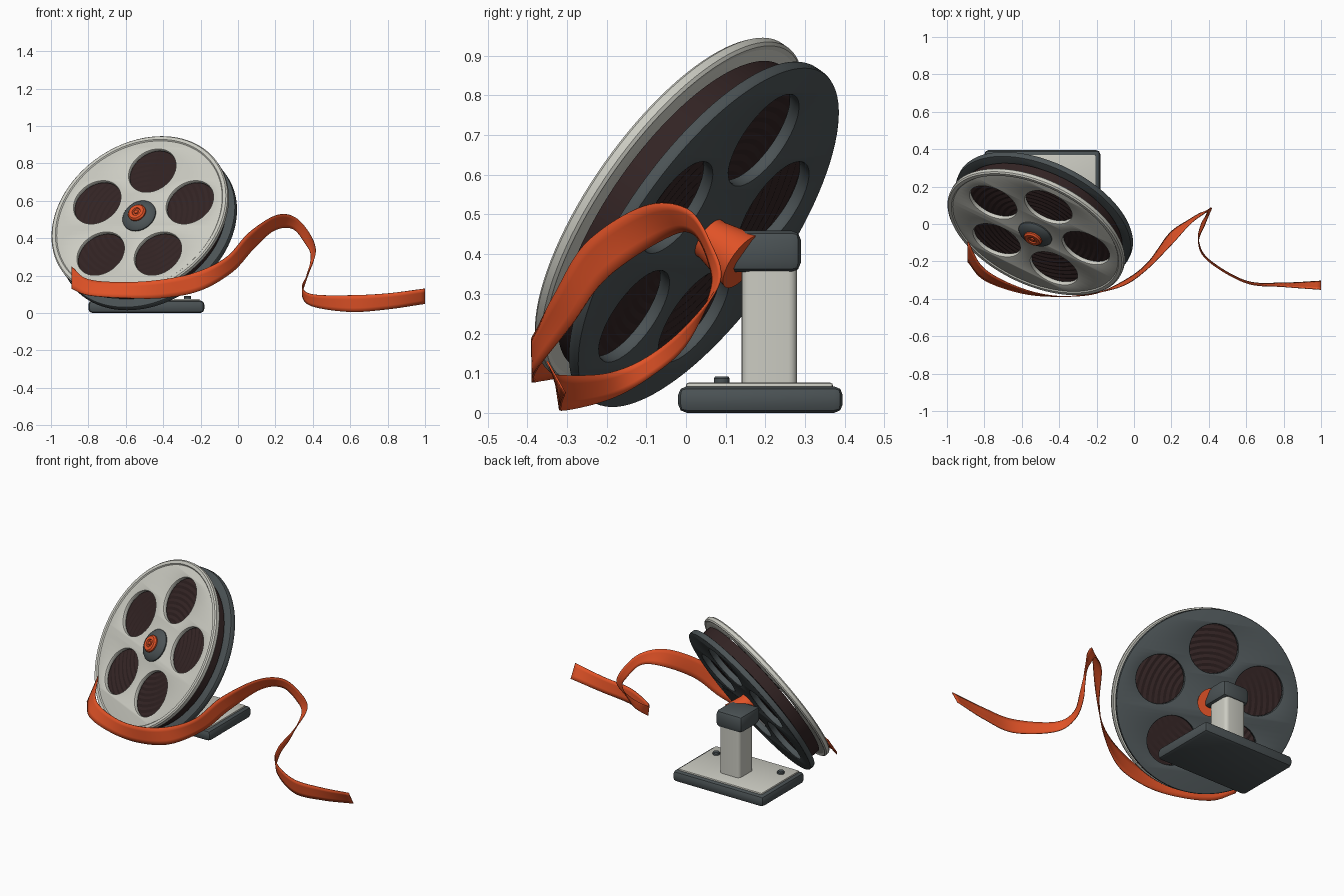
import bpy, bmesh, math
from mathutils import Matrix, Vector

old = bpy.data.objects.get("Cube")
if old:
    bpy.data.objects.remove(old, do_unlink=True)


def material(name, rgb):
    m = bpy.data.materials.new(name)
    m.use_nodes = True
    m.diffuse_color = (*rgb, 1)
    bsdf = next(n for n in m.node_tree.nodes if n.type == 'BSDF_PRINCIPLED')
    bsdf.inputs["Base Color"].default_value = (*rgb, 1)
    return m


LIGHT = material("light_grey", (0.60, 0.60, 0.54))
SLATE = material("dark_slate", (0.07, 0.085, 0.09))
FILM = material("film_brown", (0.032, 0.017, 0.017))
ORANGE = material("orange", (0.75, 0.085, 0.02))

# Reel frame: local z is the axle, pointing out of the front face
axle = Vector((-0.372, -0.76, 0.534)).normalized()
side = Vector((0, 0, 1)).cross(axle).normalized()
up = axle.cross(side)
REEL = Matrix((side, up, axle)).transposed().to_4x4()
REEL.translation = (-0.48, 0.045, 0.45)
GAP = 0.115
RADIUS = 0.507


def smooth(ob, angle=30):
    bpy.ops.object.select_all(action='DESELECT')
    ob.select_set(True)
    bpy.context.view_layer.objects.active = ob
    bpy.ops.object.shade_smooth_by_angle(angle=math.radians(angle))


def finish(bm, name, mat, matrix=Matrix()):
    bmesh.ops.recalc_face_normals(bm, faces=bm.faces)
    mesh = bpy.data.meshes.new(name)
    bm.to_mesh(mesh)
    bm.free()
    mesh.materials.append(mat)
    ob = bpy.data.objects.new(name, mesh)
    bpy.context.collection.objects.link(ob)
    ob.matrix_world = matrix
    smooth(ob)
    return ob


def lathe(name, profile, mat, matrix=REEL, steps=96, closed=False):
    bm = bmesh.new()
    vs = [bm.verts.new((r, 0, z)) for r, z in profile]
    es = [bm.edges.new(p) for p in zip(vs, vs[1:])]
    if closed:
        es.append(bm.edges.new((vs[-1], vs[0])))
    bmesh.ops.spin(bm, geom=vs + es, cent=(0, 0, 0), axis=(0, 0, 1),
                   angle=math.tau, steps=steps, use_duplicate=False)
    bmesh.ops.remove_doubles(bm, verts=bm.verts, dist=0.0001)
    return finish(bm, name, mat, matrix)


def box(name, lo, hi, bevel, mat, upright_only=False, segments=2):
    lo, hi = Vector(lo), Vector(hi)
    bm = bmesh.new()
    bmesh.ops.create_cube(bm, size=1)
    for v in bm.verts:
        v.co = Vector(c * s for c, s in zip(v.co, hi - lo)) + (lo + hi) / 2
    edges = [e for e in bm.edges if not upright_only
             or abs(e.verts[0].co.z - e.verts[1].co.z) > 0.001]
    bmesh.ops.bevel(bm, geom=edges, offset=bevel, segments=segments,
                    profile=0.5, affect='EDGES')
    return finish(bm, name, mat)


def flange(name, radius, half, z, mat):
    """Flat disc with five round windows, from a filled curve."""
    cu = bpy.data.curves.new(name, 'CURVE')
    cu.dimensions = '2D'
    cu.fill_mode = 'BOTH'
    cu.bevel_depth = 0.007
    cu.offset = -0.007
    cu.bevel_resolution = 1
    cu.extrude = half - 0.007

    def ring(cx, cy, r, n):
        sp = cu.splines.new('POLY')
        sp.points.add(n - 1)
        for i, p in enumerate(sp.points):
            a = math.tau * i / n
            p.co = (cx + r * math.cos(a), cy + r * math.sin(a), 0, 1)
        sp.use_cyclic_u = True

    ring(0, 0, radius, 96)
    for k in range(5):
        a = math.pi / 2 + math.tau * k / 5
        ring(0.29 * math.cos(a), 0.29 * math.sin(a), 0.135, 48)
    tmp = bpy.data.objects.new(name + "_outline", cu)
    bpy.context.collection.objects.link(tmp)
    bpy.context.view_layer.update()
    graph = bpy.context.evaluated_depsgraph_get()
    mesh = bpy.data.meshes.new_from_object(tmp.evaluated_get(graph))
    bpy.data.objects.remove(tmp, do_unlink=True)
    bm = bmesh.new()
    bm.from_mesh(mesh)
    bmesh.ops.remove_doubles(bm, verts=bm.verts, dist=0.0001)
    finish(bm, name, mat, REEL @ Matrix.Translation((0, 0, z)))


# Reel flanges, with a raised lip around the front one
flange("back_flange", RADIUS, 0.0175, 0, SLATE)
flange("front_flange", RADIUS - 0.015, 0.0135, GAP - 0.002, LIGHT)
lip = [(0.475, -0.012), (0.5, -0.0175), (RADIUS, -0.01), (RADIUS, 0.01),
       (0.5, 0.0175), (0.482, 0.0175), (0.475, 0.01)]
lathe("front_lip", [(r, z + GAP) for r, z in lip], LIGHT, closed=True)

# Wound film, with fine grooves on both faces
windings = [(0.08 + 0.016 * i, 0.005 * (i % 2)) for i in range(24)]
lathe("wound_film", [(0, 0.02)] + [(r, 0.02 + d) for r, d in windings]
      + [(0.46, 0.025), (0.46, 0.09)]
      + [(r, 0.095 - d) for r, d in reversed(windings)] + [(0, 0.095)], FILM)

# Hub and knob at the front, axle cone at the back
lathe("hub", [(0, 0.1), (0.095, 0.1), (0.095, 0.133), (0.087, 0.143),
              (0.055, 0.158), (0, 0.158)], SLATE, steps=48)
lathe("hub_knob", [(0, 0.15), (0.05, 0.15), (0.05, 0.166), (0.042, 0.175),
                   (0.024, 0.175), (0.02, 0.168), (0.012, 0.168),
                   (0.01, 0.175), (0, 0.175)], ORANGE, steps=40)
lathe("axle_cone", [(0, 0), (0.055, 0), (0.055, -0.03), (0.078, -0.13),
                    (0, -0.13)], ORANGE, steps=40)

# Stand
box("base", (-0.8, -0.02, 0), (-0.18, 0.395, 0.067), 0.022, SLATE)
box("base_plate", (-0.775, 0, 0.06), (-0.205, 0.37, 0.076), 0.006, LIGHT)
box("column", (-0.56, 0.14, 0.07), (-0.42, 0.28, 0.37), 0.022, LIGHT,
    upright_only=True, segments=4)
box("column_head", (-0.58, 0.1, 0.355), (-0.4, 0.29, 0.46), 0.025, SLATE)
for label, x in (("left", -0.27), ("right", -0.71)):
    lathe(label + "_screw", [(0, 0.07), (0.02, 0.07), (0.02, 0.087),
                             (0.016, 0.092), (0, 0.092)], SLATE,
          Matrix.Translation((x, 0.09, 0)), steps=20)

# Loose film strip: upper and lower edge points along its path
strip = [
    ((-.89, -.09, .25), (-.89, -.2, .13)),
    ((-.8, -.24, .18), (-.8, -.3, .095)),
    ((-.6, -.345, .165), (-.6, -.37, .08)),
    ((-.4, -.387, .18), (-.4, -.387, .08)),
    ((-.22, -.37, .22), (-.2, -.37, .12)),
    ((-.06, -.33, .3), (-.03, -.29, .22)),
    ((.06, -.25, .43), (.08, -.2, .34)),
    ((.2, -.11, .52), (.19, -.05, .44)),
    ((.3, 0, .515), (.29, .02, .45)),
    ((.38, .06, .43), (.36, .06, .37)),
    ((.415, .085, .33), (.39, .06, .3)),
    ((.38, 0, .22), (.36, 0, .17)),
    ((.345, -.1, .14), (.345, -.09, .09)),
    ((.4, -.2, .1), (.4, -.19, .035)),
    ((.6, -.315, .095), (.6, -.305, .006)),
    ((.8, -.335, .105), (.8, -.315, .02)),
    ((1, -.35, .13), (1, -.305, .05)),
]


def spline(points, sub=8):
    """Smooth path through all the points."""
    p = [Vector(q) for q in points]
    p = [2 * p[0] - p[1]] + p + [2 * p[-1] - p[-2]]
    out = []
    for a, b, c, d in zip(p, p[1:], p[2:], p[3:]):
        for i in range(sub):
            t = i / sub
            out.append(b + (c - a) * t / 2 + (a - 2.5 * b + 2 * c - d / 2) * t**2
                       + (1.5 * (b - c) + (d - a) / 2) * t**3)
    return out + [p[-2]]


bm = bmesh.new()
rows = []
for hi, lo in zip(spline([s[0] for s in strip]), spline([s[1] for s in strip])):
    rows.append([bm.verts.new(hi.lerp(lo, k / 4)) for k in range(5)])
for r, s in zip(rows, rows[1:]):
    for k in range(4):
        bm.faces.new((r[k], r[k + 1], s[k + 1], s[k]))
film_strip = finish(bm, "film_strip", ORANGE)
solid = film_strip.modifiers.new("thickness", 'SOLIDIFY')
solid.thickness = 0.005
solid.offset = 0
smooth(film_strip, 50)
